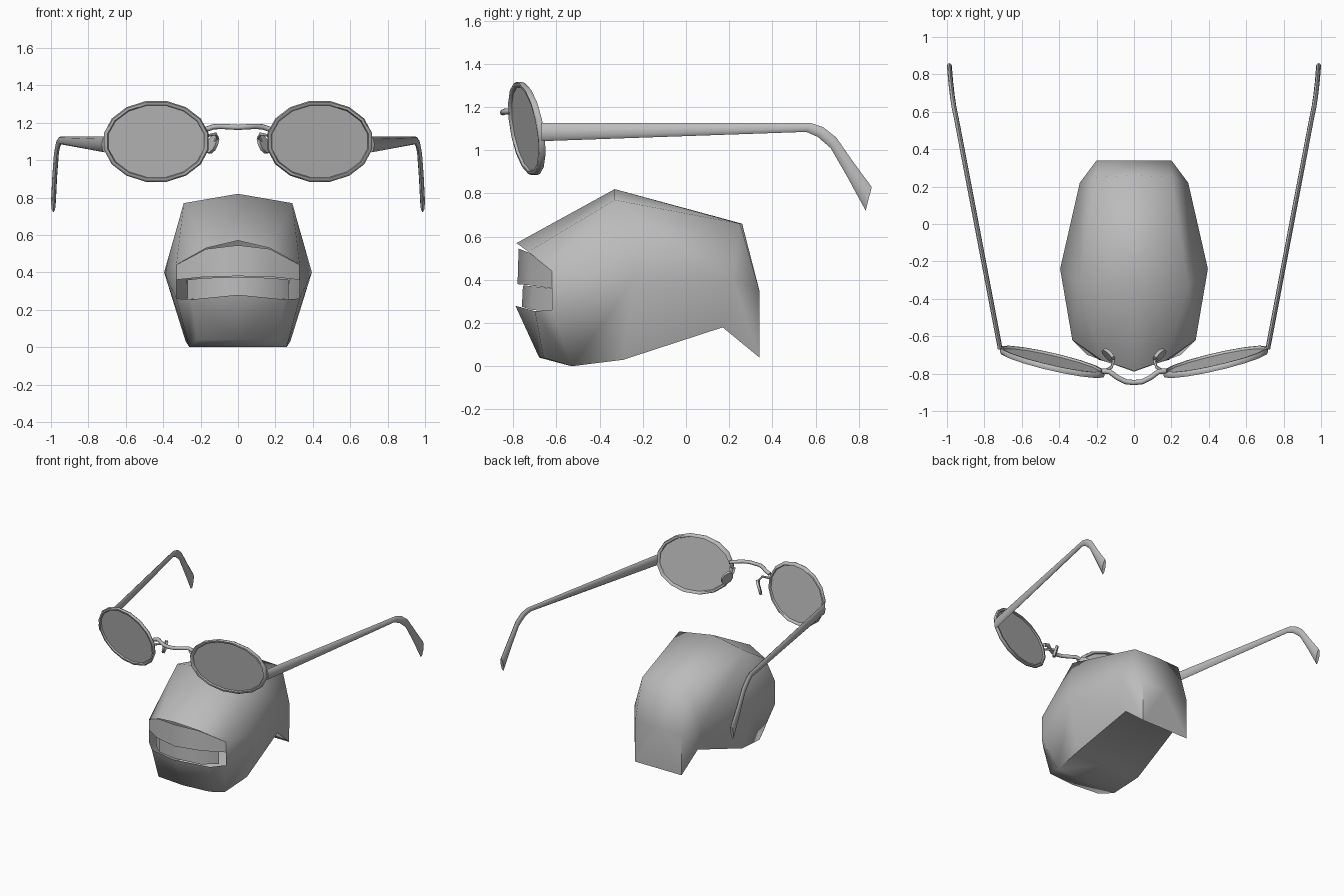
import bpy, bmesh, math
from mathutils import Vector

cube = bpy.data.objects.get("Cube")
if cube:
    bpy.data.objects.remove(cube, do_unlink=True)

grey = bpy.data.materials.new("plain grey")
grey.use_nodes = True
tone = (0.5, 0.5, 0.5, 1)
grey.diffuse_color = tone
grey.node_tree.nodes["Principled BSDF"].inputs["Base Color"].default_value = tone


def make(name, verts, faces, angle=40, mirror=True):
    """Build one half of a part, shade it and mirror it across x."""
    mesh = bpy.data.meshes.new(name)
    mesh.from_pydata(verts, [], faces)
    bm = bmesh.new()
    bm.from_mesh(mesh)
    bmesh.ops.recalc_face_normals(bm, faces=bm.faces)
    bm.to_mesh(mesh)
    bm.free()
    mesh.materials.append(grey)
    obj = bpy.data.objects.new(name, mesh)
    bpy.context.collection.objects.link(obj)
    bpy.ops.object.select_all(action='DESELECT')
    obj.select_set(True)
    bpy.context.view_layer.objects.active = obj
    bpy.ops.object.shade_smooth_by_angle(angle=math.radians(angle))
    if mirror:
        obj.modifiers.new("Mirror", 'MIRROR').merge_threshold = 0.002


def loft(name, rings, closed=False, **kw):
    """Skin a row of equal rings, with end caps unless it is a loop."""
    n, m = len(rings[0]), len(rings)
    verts = [p for ring in rings for p in ring]
    faces = []
    for i in range(m if closed else m - 1):
        j = (i + 1) % m
        for k in range(n):
            nxt = (k + 1) % n
            faces.append((i * n + k, i * n + nxt, j * n + nxt, j * n + k))
    if not closed:
        faces += [tuple(range(n)), tuple(range((m - 1) * n, m * n))]
    make(name, verts, faces, **kw)


def turn(count, shift=0):
    """Evenly spaced angles around a circle."""
    return [math.tau * (k + shift) / count for k in range(count)]


def tube(name, path, radius, sides=8, **kw):
    """Round tube along a path."""
    rings = []
    for i, p in enumerate(path):
        ahead, behind = path[min(i + 1, len(path) - 1)], path[max(i - 1, 0)]
        t = (Vector(ahead) - Vector(behind)).normalized()
        u = t.cross(Vector((0, 0, 1))).normalized()
        v = u.cross(t)
        rings.append([Vector(p) + radius * (u * math.cos(a) + v * math.sin(a))
                      for a in turn(sides)])
    loft(name, rings, **kw)


# Head: half cage of named points, back to front
head = {
    "back_c": (0, .34, .35), "back_u": (.2, .34, .35),
    "nape_c": (0, .34, .04), "nape_s": (.2, .34, .04),
    "crown_c": (0, .26, .66), "crown_u": (.2, .25, .66), "rear_m": (.29, .22, .4),
    "neck_c": (0, .17, .18), "neck_s": (.22, .17, .18),
    "top_c": (0, -.33, .82), "top_u": (.29, -.33, .77), "cheek": (.395, -.24, .4),
    "jaw_c": (0, -.29, .03), "jaw_s": (.28, -.29, .03),
    "lip_c": (0, -.785, .57), "lip_a": (.17, -.73, .53), "corner_t": (.33, -.62, .44),
    "corner_b": (.33, -.62, .26), "low_a": (.25, -.7, .255), "low_c": (0, -.79, .28),
    "chin_c": (0, -.68, .04), "chin_s": (.22, -.66, .04),
    "base_c": (0, -.53, 0), "base_s": (.26, -.53, 0),
}
patches = [
    ("back_c", "back_u", "nape_s", "nape_c"),
    ("crown_c", "crown_u", "back_u", "back_c"),
    ("crown_u", "rear_m", "back_u"),
    ("rear_m", "neck_s", "nape_s", "back_u"),
    ("neck_c", "neck_s", "nape_s", "nape_c"),
    ("top_c", "top_u", "crown_u", "crown_c"),
    ("top_u", "cheek", "rear_m", "crown_u"),
    ("cheek", "jaw_s", "neck_s", "rear_m"),
    ("jaw_c", "jaw_s", "neck_s", "neck_c"),
    ("top_c", "top_u", "lip_a", "lip_c"),
    ("top_u", "corner_t", "lip_a"),
    ("top_u", "cheek", "corner_t"),
    ("cheek", "corner_b", "corner_t"),
    ("cheek", "jaw_s", "base_s", "corner_b"),
    ("base_s", "chin_s", "low_a", "corner_b"),
    ("chin_c", "chin_s", "low_a", "low_c"),
    ("base_c", "base_s", "chin_s", "chin_c"),
    ("jaw_c", "jaw_s", "base_s", "base_c"),
]
names = list(head)
make("head", list(head.values()),
     [[names.index(corner) for corner in patch] for patch in patches], angle=65)


# Mouth: curved bands set in the opening
def band(name, upper, lower):
    n = len(upper)
    make(name, upper + lower, [(i, i + 1, n + i + 1, n + i) for i in range(n - 1)], angle=60)


band("upper_teeth",
     [(0, -.775, .545), (.17, -.725, .525), (.33, -.62, .44)],
     [(0, -.78, .38), (.19, -.725, .375), (.33, -.62, .36)])
band("lower_teeth",
     [(0, -.755, .375), (.18, -.71, .37), (.27, -.62, .36)],
     [(0, -.76, .275), (.18, -.71, .26), (.27, -.62, .255)])


# Lens plane: turned outward and leaning forward at the top
def lens_point(a, rx, rz, off):
    x, z = rx * math.cos(a), rz * math.sin(a)
    return (.437 + x, -.737 + .228 * x - .16 * z + off, 1.1 + z)


around = turn(16, .5)
loft("lens_rims",
     [[lens_point(a, .273 + .013 * math.cos(b), .207 + .013 * math.cos(b),
                  .017 * math.sin(b)) for b in turn(6)] for a in around],
     closed=True, angle=60)
loft("lenses", [[lens_point(a, .27, .204, off) for a in around] for off in (-.003, .003)])

# Bridge and nose pads
half_bridge = [(.17, -.785, 1.165), (.13, -.79, 1.178), (.09, -.82, 1.18),
               (.045, -.843, 1.178)]
tube("bridge",
     half_bridge + [(0, -.848, 1.175)] + [(-x, y, z) for x, y, z in reversed(half_bridge)],
     .014, angle=60, mirror=False)
tube("pad_arms", [(.165, -.79, 1.13), (.12, -.765, 1.14), (.11, -.735, 1.12),
                  (.135, -.7, 1.09)], .008, sides=6, angle=60)
centre = Vector((.137, -.7, 1.085))
across, along = Vector((.024, .032, 0)), Vector((.018, 0, -.05))
thick = across.cross(along).normalized() * .009
loft("nose_pads",
     [[centre + side * thick + across * math.cos(a) + along * math.sin(a) for a in turn(10)]
      for side in (-1, 1)])

# Temples: x, then top and bottom (y, z) of each section
sections = [
    (.715, (-.67, 1.125), (-.67, 1.042)),
    (.95, (.575, 1.127), (.557, 1.085)),
    (.962, (.635, 1.107), (.61, 1.062)),
    (.971, (.695, 1.06), (.67, 1.01)),
    (.98, (.775, .945), (.745, .88)),
    (.987, (.86, .83), (.832, .72)),
]
rings = []
for x, top, low in sections:
    mid = (Vector(top) + Vector(low)) / 2
    half = (Vector(top) - Vector(low)) / 2
    rings.append([(x + .013 * math.cos(a), *(mid + half * math.sin(a))) for a in turn(8)])
loft("temples", rings, angle=60)
